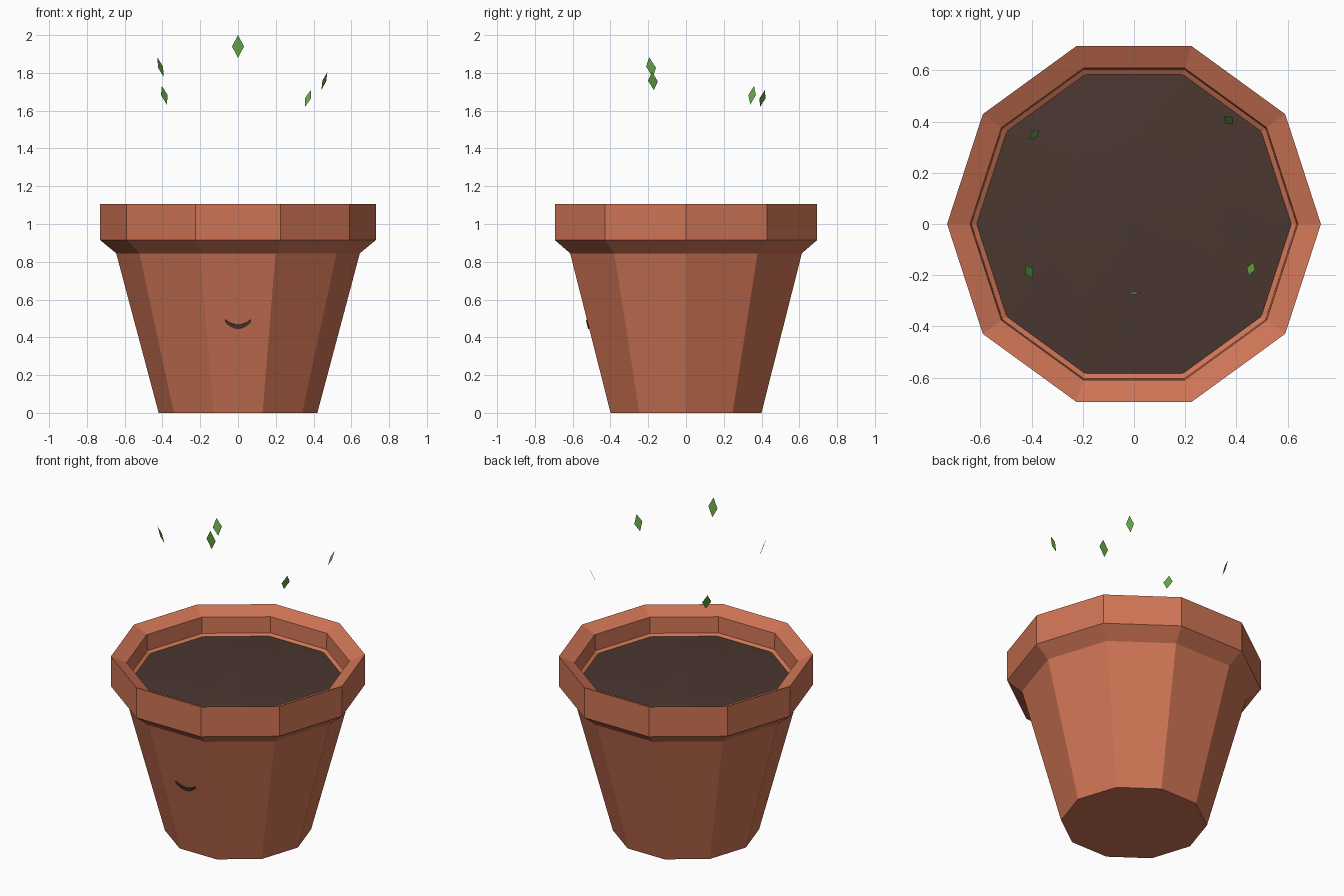
import bpy
import math
from mathutils import Vector

cube = bpy.data.objects.get("Cube")
if cube:
    bpy.data.objects.remove(cube, do_unlink=True)

SIDES = 10
BASE_R, NECK_R, NECK_Z = 0.42, 0.645, 0.845


def material(name, colour):
    mat = bpy.data.materials.new(name)
    mat.use_nodes = True
    rgba = (*colour, 1.0)
    mat.diffuse_color = rgba
    mat.node_tree.nodes["Principled BSDF"].inputs["Base Color"].default_value = rgba
    return mat


def build(name, verts, faces, mat):
    mesh = bpy.data.meshes.new(name)
    mesh.from_pydata(verts, [], faces)
    mesh.materials.append(mat)
    obj = bpy.data.objects.new(name, mesh)
    bpy.context.collection.objects.link(obj)
    return obj


def ring(radius, z, turn=0.0):
    step = math.tau / SIDES
    return [(radius * math.cos((i + turn) * step),
             radius * math.sin((i + turn) * step), z) for i in range(SIDES)]


def band(lower, upper):
    """Quads joining two rings, given their index offsets."""
    return [(lower + i, lower + (i + 1) % SIDES,
             upper + (i + 1) % SIDES, upper + i) for i in range(SIDES)]


terracotta = material("terracotta", (0.62, 0.175, 0.09))
earth = material("dark earth", (0.07, 0.038, 0.03))
green = material("leaf green", (0.14, 0.40, 0.065))

# Pot: faceted wall, flared collar, sloped lip and inner ledge
profile = [(BASE_R, 0), (NECK_R, NECK_Z), (0.73, 0.915), (0.73, 1.105),
           (0.64, 1.065), (0.635, 0.965), (0.60, 0.945)]
verts, faces = [], [tuple(reversed(range(SIDES)))]
for k, (radius, z) in enumerate(profile):
    verts += ring(radius, z)
    if k:
        faces += band((k - 1) * SIDES, k * SIDES)
build("pot", verts, faces, terracotta)

# Soil: shallow faceted mound
verts = ring(0.62, 0.953) + ring(0.34, 0.972, 0.5) + [(0, 0, 0.98)]
faces = []
for i in range(SIDES):
    j = (i + 1) % SIDES
    faces += [(i, j, SIDES + i), (j, SIDES + j, SIDES + i),
              (SIDES + i, SIDES + j, 2 * SIDES)]
build("soil", verts, faces, earth)

# Smile: thin crescent plate lying on the front wall
def on_front(x, z):
    radius = BASE_R + (NECK_R - BASE_R) * z / NECK_Z
    return (x, -radius * math.cos(math.pi / SIDES) - 0.003, z)


STEPS = 12
verts, faces = [], []
for i in range(STEPS + 1):
    t = 2 * i / STEPS - 1
    lift = 0.03 * t * t
    half = 0.011 - 0.004 * t * t
    verts += [on_front(0.068 * t, 0.456 + lift - half),
              on_front(0.068 * t, 0.456 + lift + half)]
    if i:
        a = 2 * i
        faces.append((a - 2, a, a + 1, a - 1))
smile = build("smile", verts, faces, earth)
plate = smile.modifiers.new("plate", 'SOLIDIFY')
plate.thickness = 0.006
plate.offset = 0

# Leaves: floating diamonds given by centre, long half axis, short half axis
leaves = [
    ((0, -0.27, 1.94), (0, -0.006, 0.06), (0.032, 0, 0)),
    ((-0.41, -0.185, 1.83), (-0.017, -0.01, 0.053), (0.013, -0.026, 0.003)),
    ((0.457, -0.175, 1.757), (0.016, -0.005, 0.048), (0.01, 0.026, -0.002)),
    ((-0.39, 0.35, 1.682), (-0.013, 0.01, 0.049), (0.018, 0.02, 0)),
    ((0.37, 0.405, 1.665), (0.015, 0.013, 0.045), (0.016, -0.016, 0)),
]
for n, (centre, long_axis, short_axis) in enumerate(leaves, 1):
    c, u, w = Vector(centre), Vector(long_axis), Vector(short_axis)
    build(f"leaf_{n}", [c - u, c + w, c + u, c - w], [(0, 1, 2, 3)], green)
